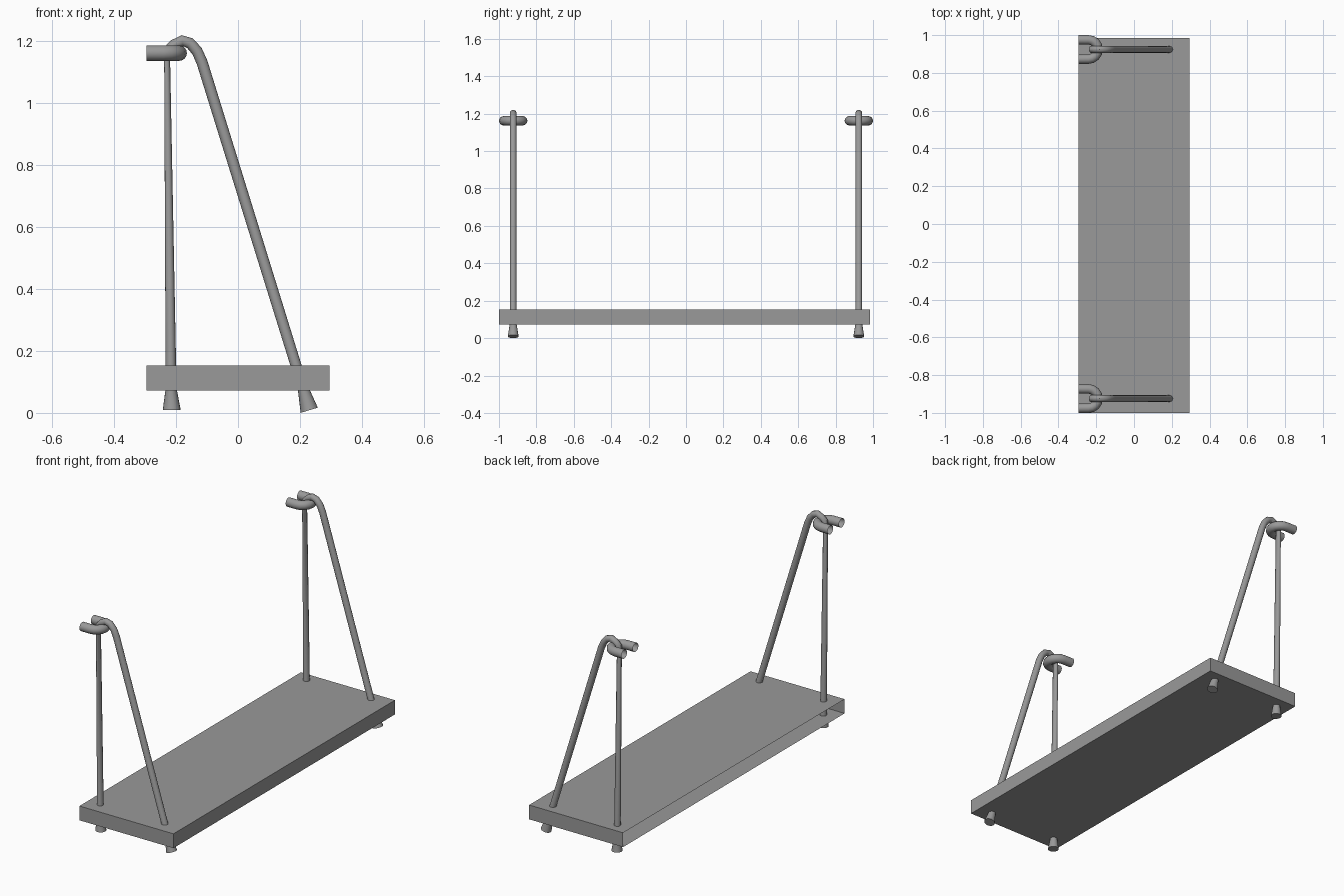
import bpy, bmesh, math
from mathutils import Vector

cube = bpy.data.objects.get("Cube")
if cube:
    bpy.data.objects.remove(cube, do_unlink=True)

gray = bpy.data.materials.new("plain_gray")
gray.use_nodes = True
color = (0.32, 0.32, 0.32, 1)
gray.diffuse_color = color
gray.node_tree.nodes["Principled BSDF"].inputs["Base Color"].default_value = color

SIDES = 16


def finish(bm, name, smooth=False):
    mesh = bpy.data.meshes.new(name)
    bm.to_mesh(mesh)
    bm.free()
    mesh.materials.append(gray)
    obj = bpy.data.objects.new(name, mesh)
    bpy.context.collection.objects.link(obj)
    if smooth:
        bpy.ops.object.select_all(action="DESELECT")
        obj.select_set(True)
        bpy.context.view_layer.objects.active = obj
        bpy.ops.object.shade_smooth_by_angle(angle=math.radians(40))
    return obj


def tube(name, stations, side_axis, capped):
    """Sweep a circle along (point, tangent, radius) stations in a plane."""
    bm = bmesh.new()
    rings = []
    for point, tangent, radius in stations:
        up = side_axis.cross(tangent.normalized())
        ring = []
        for i in range(SIDES):
            a = math.tau * i / SIDES
            ring.append(bm.verts.new(point + radius * (math.cos(a) * side_axis + math.sin(a) * up)))
        rings.append(ring)
    for a, b in zip(rings, rings[1:]):
        for i in range(SIDES):
            j = (i + 1) % SIDES
            bm.faces.new((a[i], a[j], b[j], b[i]))
    if capped:
        bm.faces.new(rings[0][::-1])
        bm.faces.new(rings[-1])
    # Outward normals by sweep direction
    first = bm.faces[:][0] if capped else None
    bm.normal_update()
    if not capped:
        f = next(iter(bm.faces))
        if f.normal.dot(f.calc_center_median() - stations[0][0]) < 0:
            bmesh.ops.reverse_faces(bm, faces=bm.faces[:])
    else:
        bmesh.ops.recalc_face_normals(bm, faces=bm.faces[:])
    return finish(bm, name, True)


def rod(name, y):
    """Support rod: flared foot, upright, bend over the hook, slanted leg, foot."""
    # x, z, tangent angle in degrees, radius
    rows = [(-0.214, 0.009, 90, 0.029), (-0.216, 0.080, 90, 0.0175),
            (-0.229, 1.165, 32, 0.018), (-0.205, 1.189, 38, 0.018),
            (-0.180, 1.202, 8, 0.018), (-0.155, 1.194, -32, 0.018),
            (-0.132, 1.168, -55, 0.018), (-0.116, 1.132, -70, 0.018),
            (0.210, 0.080, -73, 0.0175), (0.230, 0.0085, -73, 0.029)]
    stations = [(Vector((x, y, z)),
                 Vector((math.cos(math.radians(a)), 0, math.sin(math.radians(a)))), r)
                for x, z, a, r in rows]
    return tube(name, stations, Vector((0, 1, 0)), True)


def hook(name, y):
    """Horizontal U-shaped wall staple, open at the wall ends."""
    half, z, r, bend = 0.051, 1.162, 0.025, -0.241
    stations = [(Vector((-0.295, y - half, z)), Vector((1, 0, 0)), r)]
    for i in range(9):
        a = math.pi * i / 8 - math.pi / 2
        stations.append((Vector((bend + half * math.cos(a), y + half * math.sin(a), z)),
                         Vector((-math.sin(a), math.cos(a), 0)), r))
    stations.append((Vector((-0.295, y + half, z)), Vector((-1, 0, 0)), r))
    return tube(name, stations, Vector((0, 0, 1)), False)


# Shelf board, open along the wall side
bm = bmesh.new()
bmesh.ops.create_cube(bm, size=1)
for v in bm.verts:
    v.co = Vector((v.co.x * 0.59, v.co.y * 1.985 - 0.0075, v.co.z * 0.081 + 0.1125))
bm.normal_update()
wall_side = [f for f in bm.faces if f.normal.x < -0.9]
bmesh.ops.delete(bm, geom=wall_side, context="FACES_ONLY")
finish(bm, "shelf_board")

# Inner floor of the hollow board
bm = bmesh.new()
bmesh.ops.create_grid(bm, x_segments=1, y_segments=1, size=0.5)
for v in bm.verts:
    v.co = Vector((v.co.x * 0.588, v.co.y * 1.982 - 0.0075, 0.073))
finish(bm, "shelf_inner_floor")

# A rod and a hook at each end
for end, y in (("front", -0.924), ("back", 0.924)):
    rod(end + "_support_rod", y)
    hook(end + "_wall_hook", y)
